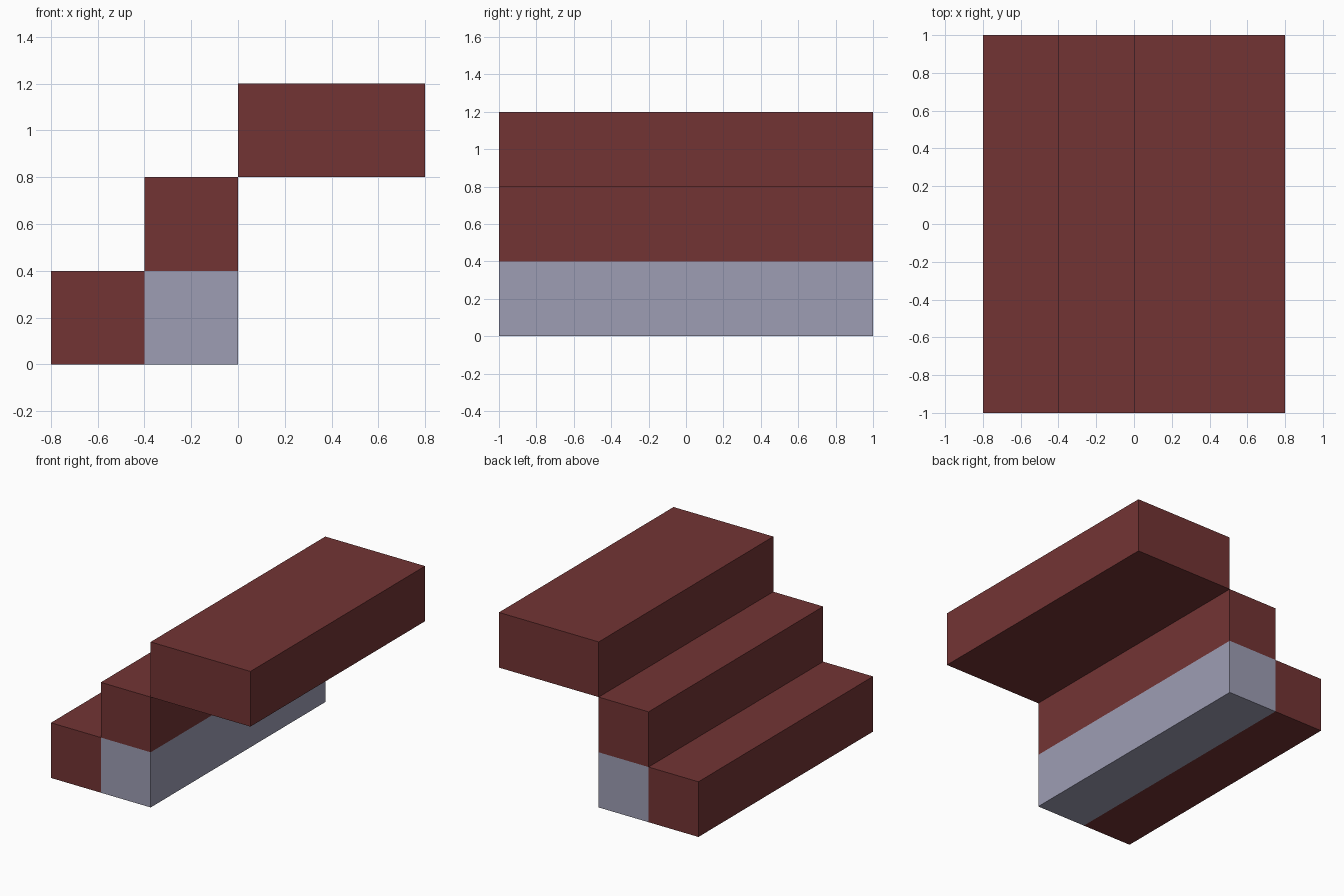
import bpy
import bmesh

cube = bpy.data.objects.get("Cube")
if cube:
    bpy.data.objects.remove(cube, do_unlink=True)


def make_material(name, rgb):
    mat = bpy.data.materials.new(name)
    mat.use_nodes = True
    colour = (*rgb, 1.0)
    mat.diffuse_color = colour
    bsdf = next(n for n in mat.node_tree.nodes if n.type == 'BSDF_PRINCIPLED')
    bsdf.inputs["Base Color"].default_value = colour
    return mat


red = make_material("dark_red", (0.171, 0.034, 0.034))
grey = make_material("blue_grey", (0.337, 0.337, 0.456))

DEPTH = 2.0   # full length along y
RISE = 0.4    # height of every step


def block(name, x0, x1, z0, mat):
    """Box spanning x0..x1, one rise high, across the full depth."""
    bm = bmesh.new()
    bmesh.ops.create_cube(bm, size=1.0)
    bmesh.ops.scale(bm, vec=(x1 - x0, DEPTH, RISE), verts=bm.verts)
    mesh = bpy.data.meshes.new(name)
    bm.to_mesh(mesh)
    bm.free()
    mesh.materials.append(mat)
    obj = bpy.data.objects.new(name, mesh)
    obj.location = ((x0 + x1) / 2, 0, z0 + RISE / 2)
    bpy.context.collection.objects.link(obj)
    return obj


# Steps climb towards +x; the wide landing overhangs the support
block("bottom_step", -0.8, -0.4, 0.0, red)
block("support_base", -0.4, 0.0, 0.0, grey)
block("middle_step", -0.4, 0.0, RISE, red)
block("top_landing", 0.0, 0.8, 2 * RISE, red)
